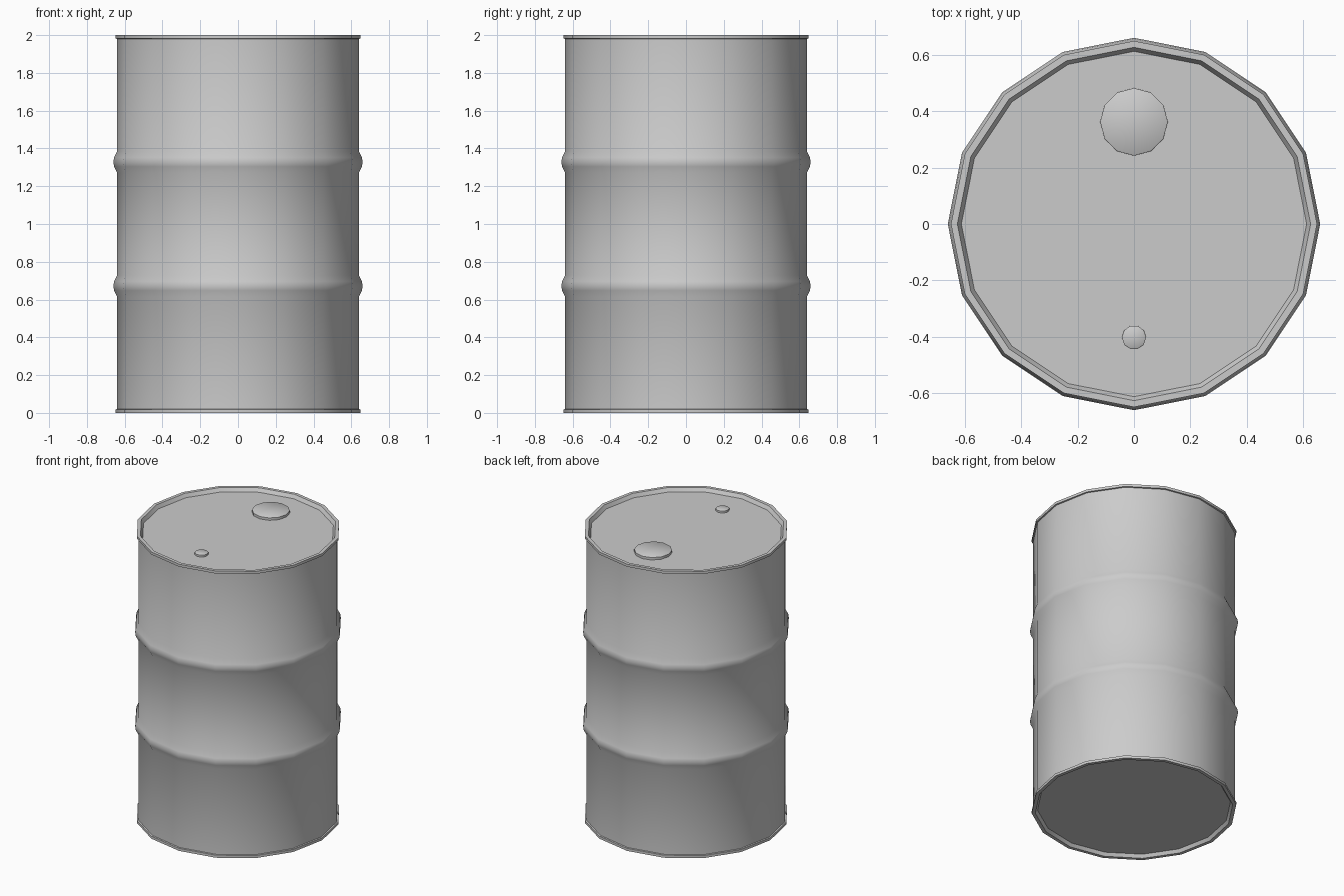
import bpy, bmesh
from math import cos, sin, pi, radians

if "Cube" in bpy.data.objects:
    bpy.data.objects.remove(bpy.data.objects["Cube"])


def lathe(name, profile, sides, centre=(0, 0)):
    """Revolve an (r, z) profile; both ends are closed with flat discs."""
    bm = bmesh.new()
    rings = [[bm.verts.new((centre[0] + r * cos(2 * pi * i / sides),
                            centre[1] + r * sin(2 * pi * i / sides), z))
              for i in range(sides)] for r, z in profile]
    for a, b in zip(rings, rings[1:]):
        for i in range(sides):
            j = (i + 1) % sides
            bm.faces.new((a[i], a[j], b[j], b[i]))
    bm.faces.new(rings[0][::-1])
    bm.faces.new(rings[-1])
    bmesh.ops.recalc_face_normals(bm, faces=bm.faces)
    mesh = bpy.data.meshes.new(name)
    bm.to_mesh(mesh)
    bm.free()
    obj = bpy.data.objects.new(name, mesh)
    bpy.context.collection.objects.link(obj)
    bpy.ops.object.select_all(action='DESELECT')
    obj.select_set(True)
    bpy.context.view_layer.objects.active = obj
    bpy.ops.object.shade_smooth_by_angle(angle=radians(42))
    return obj


# Drum shell: recessed ends, rolled rims and two hoops
BODY, RIM, HOOP = 0.64, 0.649, 0.66
LID_Z = 1.975
rib = [(BODY, -0.057), (HOOP - 0.004, -0.024), (HOOP, 0),
       (HOOP - 0.004, 0.024), (BODY, 0.057)]
bottom = [(0.612, 0.022), (0.626, 0.0), (RIM, 0.0), (RIM, 0.018), (BODY, 0.02)]
top = [(r, 2 - z) for r, z in reversed(bottom)]
top[-1] = (0.612, LID_Z)
hoops = [(r, zc + z) for zc in (0.672, 1.328) for r, z in rib]
lathe("drum_shell", bottom + hoops + top, 16)

# Filler cap and small vent plug on the lid
for name, y, r, sides, h in (("filler_cap", 0.362, 0.12, 12, 0.02),
                             ("vent_plug", -0.402, 0.043, 10, 0.016)):
    lathe(name, [(r, LID_Z - 0.005), (r, LID_Z + h - 0.003),
                 (r - 0.004, LID_Z + h)], sides, (0, y))
